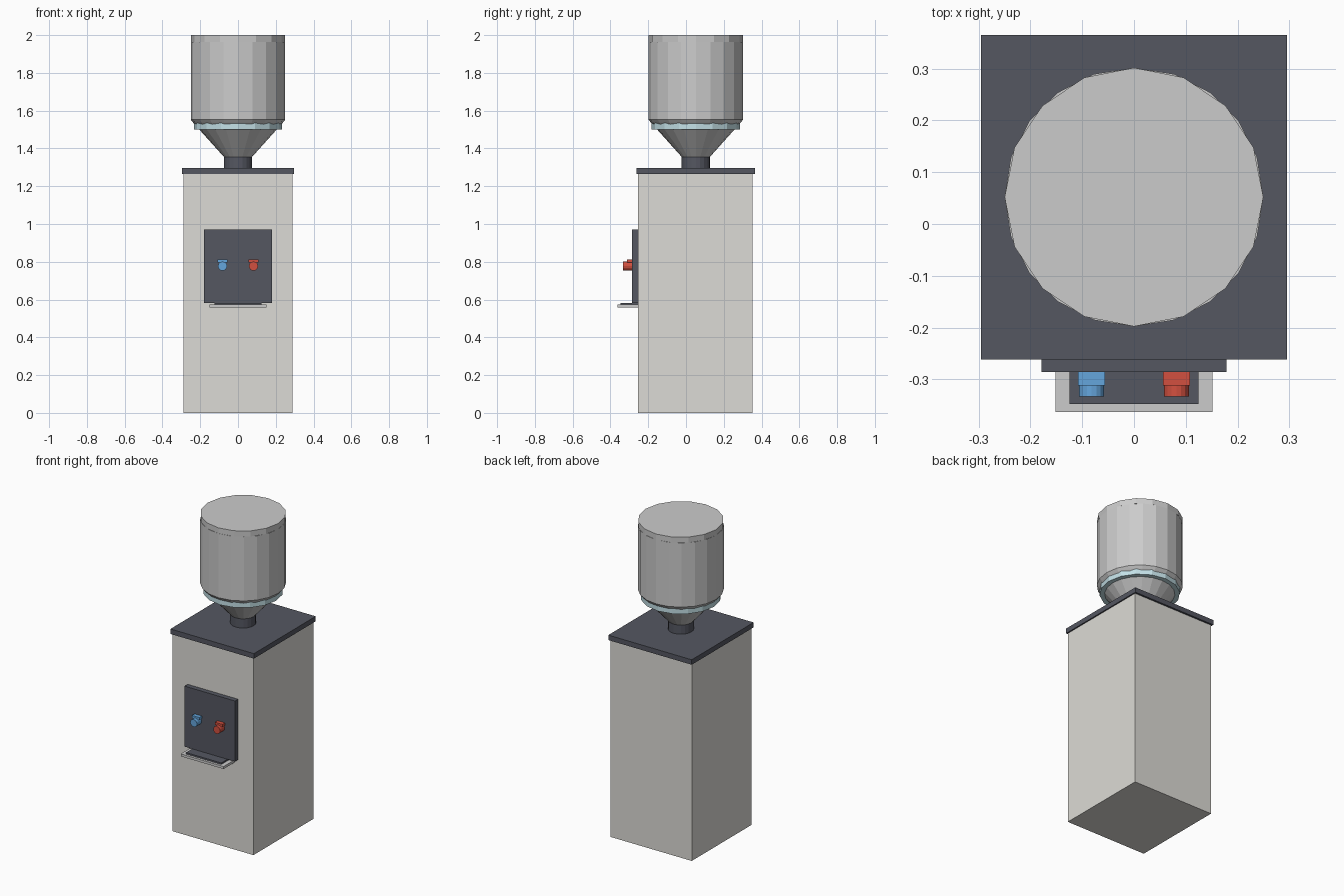
import bpy, bmesh, math

if "Cube" in bpy.data.objects:
    bpy.data.objects.remove(bpy.data.objects["Cube"])

CY = 0.052  # y centre of cabinet and bottle


def material(name, rgb):
    m = bpy.data.materials.new(name)
    m.diffuse_color = (*rgb, 1)
    m.use_nodes = True
    m.node_tree.nodes["Principled BSDF"].inputs["Base Color"].default_value = m.diffuse_color
    return m


CREAM = material("cream", (0.72, 0.71, 0.67))
DARK = material("dark_grey", (0.09, 0.095, 0.12))
WATER = material("pale_water", (0.55, 0.75, 0.8))
BLUE = material("cold_blue", (0.13, 0.38, 0.72))
RED = material("hot_red", (0.65, 0.08, 0.05))


def finish(name, bm, mat):
    bmesh.ops.recalc_face_normals(bm, faces=bm.faces)
    me = bpy.data.meshes.new(name)
    bm.to_mesh(me)
    bm.free()
    ob = bpy.data.objects.new(name, me)
    bpy.context.collection.objects.link(ob)
    if mat:
        me.materials.append(mat)
    return ob


def box(name, x0, x1, y0, y1, z0, z1, mat=None):
    bm = bmesh.new()
    bmesh.ops.create_cube(bm, size=1)
    bmesh.ops.scale(bm, vec=(x1 - x0, y1 - y0, z1 - z0), verts=bm.verts)
    bmesh.ops.translate(bm, vec=((x0 + x1) / 2, (y0 + y1) / 2, (z0 + z1) / 2), verts=bm.verts)
    return finish(name, bm, mat)


def lathe(name, profile, sides, mat=None):
    # Closed, flat-faced turned solid from (radius, height) points
    bm = bmesh.new()
    rings = []
    for r, z in profile:
        angles = [2 * math.pi * i / sides for i in range(sides)]
        rings.append([bm.verts.new((r * math.cos(a), r * math.sin(a), z)) for a in angles])
    for lo, hi in zip(rings, rings[1:]):
        for i in range(sides):
            j = (i + 1) % sides
            bm.faces.new((lo[i], lo[j], hi[j], hi[i]))
    bm.faces.new(rings[0])
    bm.faces.new(rings[-1])
    return finish(name, bm, mat)


# Cabinet and lid
box("cabinet", -0.288, 0.288, CY - 0.307, CY + 0.301, 0, 1.265, CREAM)
box("lid", -0.296, 0.296, CY - 0.314, CY + 0.313, 1.265, 1.297, DARK)

# Dispensing panel and drip tray
box("tap_panel", -0.179, 0.179, -0.286, -0.25, 0.583, 0.971, DARK)
box("drip_tray", -0.152, 0.152, -0.363, -0.25, 0.557, 0.573)
box("drip_grille", -0.125, 0.125, -0.348, -0.25, 0.57, 0.583, DARK)

# Cold and hot taps, each with a lever on top
for name, x, mat in (("cold", -0.082, BLUE), ("hot", 0.082, RED)):
    tap = lathe(name + "_tap", [(0.024, 0), (0.024, 0.05)], 16, mat)
    tap.rotation_euler = (math.pi / 2, 0, 0)
    tap.location = (x, -0.283, 0.777)
    box(name + "_lever", x - 0.026, x + 0.026, -0.312, -0.283, 0.795, 0.812, mat)

# Bottle: neck, tapered shoulder with chamfered rim, water band and top cap
parts = [
    lathe("bottle_neck", [(0.075, 1.29), (0.075, 1.357)], 20, DARK),
    lathe("bottle", [(0.07, 1.35), (0.238, 1.537), (0.25, 1.552), (0.25, 1.964)], 20),
    lathe("water_band", [(0.234, 1.5), (0.234, 1.545)], 16, WATER),
    lathe("bottle_cap", [(0.25, 1.964), (0.25, 2.0)], 16),
]
for part in parts:
    part.location.y = CY
